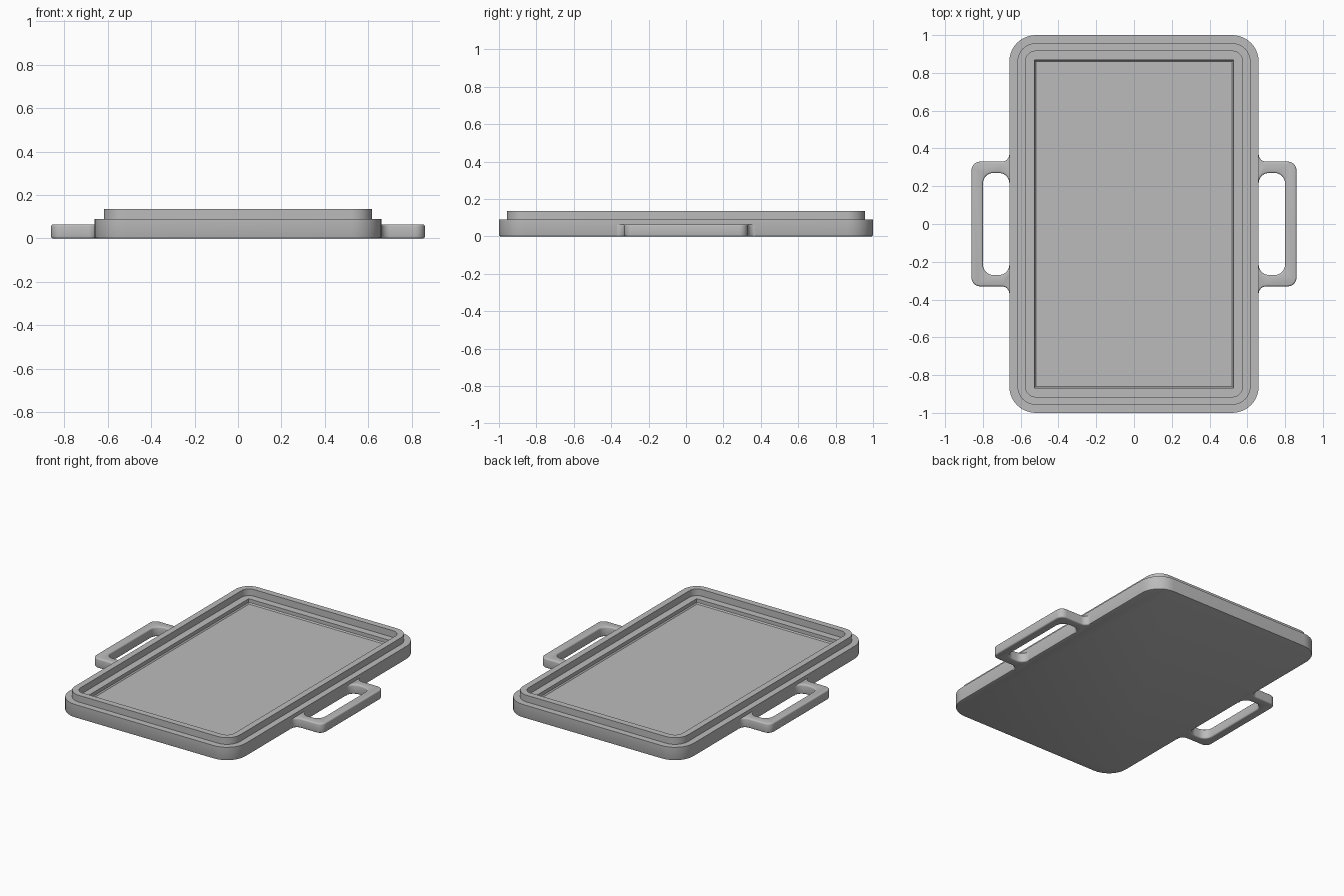
import bpy, bmesh, math
from mathutils import Vector

if "Cube" in bpy.data.objects:
    bpy.data.objects.remove(bpy.data.objects["Cube"])

grey = bpy.data.materials.new("plain grey")
grey.diffuse_color = (0.5, 0.5, 0.5, 1)
grey.use_nodes = True
grey.node_tree.nodes["Principled BSDF"].inputs["Base Color"].default_value = grey.diffuse_color


def finish(bm, name):
    """Turn a bmesh into a smooth-shaded object with crisp edges."""
    bmesh.ops.recalc_face_normals(bm, faces=bm.faces)
    mesh = bpy.data.meshes.new(name)
    bm.to_mesh(mesh)
    bm.free()
    mesh.materials.append(grey)
    obj = bpy.data.objects.new(name, mesh)
    bpy.context.collection.objects.link(obj)
    bpy.ops.object.select_all(action='DESELECT')
    obj.select_set(True)
    bpy.context.view_layer.objects.active = obj
    bpy.ops.object.shade_smooth_by_angle(angle=math.radians(32))
    return obj


def rounded_path(corners, steps=8):
    """Closed outline from (x, y, radius) right-angled corners."""
    out = []
    for i, (x, y, r) in enumerate(corners):
        p = Vector((x, y))
        if r == 0:
            out.append(p)
            continue
        a = (Vector(corners[i - 1][:2]) - p).normalized() * r
        b = (Vector(corners[(i + 1) % len(corners)][:2]) - p).normalized() * r
        centre = p + a + b
        for k in range(steps + 1):
            t = math.pi / 2 * k / steps
            out.append(centre - b * math.cos(t) - a * math.sin(t))
    return out


# Tray: rounded rectangles stacked from the underside, over the rim, to the floor
# each ring is (half width, half length, corner radius, height)
rings = [
    (0.652, 0.992, 0.132, 0.0), (0.6577, 0.9977, 0.1377, 0.0023),
    (0.66, 1.0, 0.14, 0.008), (0.66, 1.0, 0.14, 0.09),
    (0.617, 0.957, 0.097, 0.09), (0.617, 0.957, 0.097, 0.135),
    (0.575, 0.915, 0.055, 0.135), (0.575, 0.915, 0.055, 0.09),
    (0.527, 0.867, 0.0001, 0.09), (0.527, 0.867, 0.0001, 0.066),
    (0.52, 0.86, 0.0001, 0.058),
]
bm = bmesh.new()
loops = []
for hx, hy, r, z in rings:
    path = rounded_path([(hx, -hy, r), (hx, hy, r), (-hx, hy, r), (-hx, -hy, r)], 10)
    loops.append([bm.verts.new((p.x, p.y, z)) for p in path])
for low, high in zip(loops, loops[1:]):
    n = len(low)
    for i in range(n):
        j = (i + 1) % n
        bm.faces.new((low[i], low[j], high[j], high[i]))
bm.faces.new(loops[0][::-1])
bm.faces.new(loops[-1])
bmesh.ops.remove_doubles(bm, verts=bm.verts, dist=0.0005)
finish(bm, "tray")

# Side handles: C-shaped outline flaring into the tray wall, with softened edges
half = [(0.62, -0.21, 0), (0.66, -0.215, 0), (0.66, -0.27, 0.055), (0.80, -0.27, 0.055)]
outer = [(0.86, 0.33, 0.045), (0.66, 0.33, 0.04), (0.66, 0.37, 0), (0.62, 0.37, 0)]
corners = (half + [(x, -y, r) for x, y, r in reversed(half)]
           + outer[::-1] + [(x, -y, r) for x, y, r in outer])
for side, name in ((1, "right_handle"), (-1, "left_handle")):
    bm = bmesh.new()
    face = bm.faces.new([bm.verts.new((side * p.x, p.y, 0)) for p in rounded_path(corners)])
    ext = bmesh.ops.extrude_face_region(bm, geom=[face])
    for v in ext["geom"]:
        if isinstance(v, bmesh.types.BMVert):
            v.co.z = 0.065
    bmesh.ops.recalc_face_normals(bm, faces=bm.faces)
    flat = [e for e in bm.edges if abs(e.verts[0].co.z - e.verts[1].co.z) < 0.001]
    bmesh.ops.bevel(bm, geom=flat, offset=0.009, segments=3, profile=0.5,
                    affect='EDGES', clamp_overlap=False)
    finish(bm, name)
